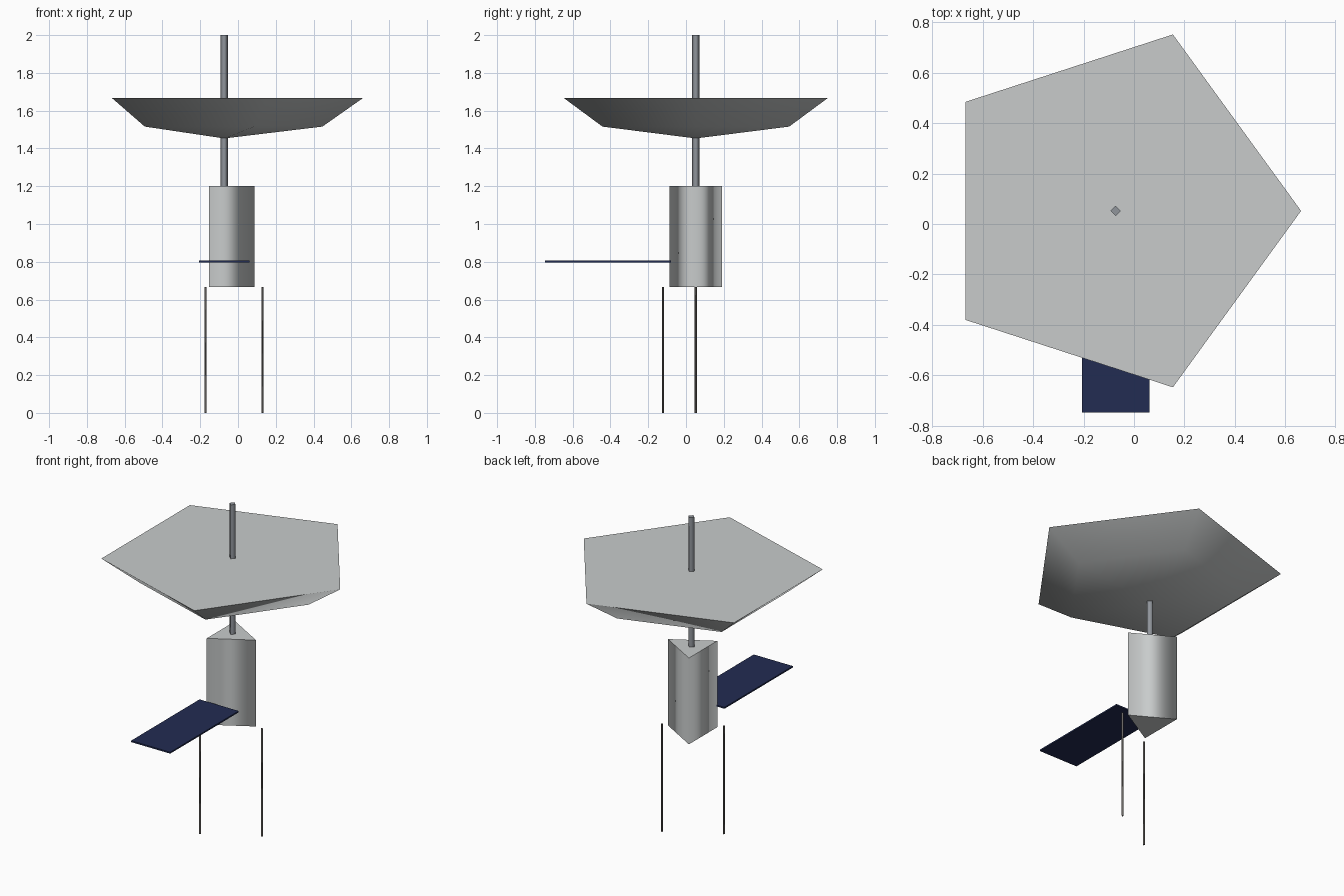
import bpy
import bmesh
import math

AX, AY = -0.073, 0.052  # central axis

cube = bpy.data.objects.get("Cube")
if cube:
    bpy.data.objects.remove(cube, do_unlink=True)


def material(name, rgb):
    m = bpy.data.materials.new(name)
    m.use_nodes = True
    m.diffuse_color = (*rgb, 1)
    m.node_tree.nodes["Principled BSDF"].inputs["Base Color"].default_value = (*rgb, 1)
    return m


SHELL = material("pale_grey", (0.58, 0.60, 0.60))
METAL = material("steel_grey", (0.28, 0.30, 0.33))
LEG = material("dark_grey", (0.15, 0.14, 0.13))
SOLAR = material("navy_blue", (0.016, 0.025, 0.085))


def finish(name, bm, mat, smooth=True):
    """Turn a bmesh into an object; sides smooth, caps stay flat."""
    bmesh.ops.recalc_face_normals(bm, faces=bm.faces)
    for f in bm.faces:
        f.smooth = smooth and f.normal.z < 0.99 and f.normal.z > -0.99
    for e in bm.edges:
        e.smooth = all(f.smooth for f in e.link_faces)
    me = bpy.data.meshes.new(name)
    bm.to_mesh(me)
    bm.free()
    me.materials.append(mat)
    ob = bpy.data.objects.new(name, me)
    bpy.context.scene.collection.objects.link(ob)
    return ob


def lathe(name, profile, sides, mat, x=AX, y=AY):
    """Stack of polygon rings (radius, z), first corner towards +x."""
    bm = bmesh.new()
    rings = []
    for r, z in profile:
        count = sides if r > 0 else 1
        rings.append([bm.verts.new((x + r * math.cos(math.tau * i / sides),
                                    y + r * math.sin(math.tau * i / sides), z))
                      for i in range(count)])
    for a, b in zip(rings, rings[1:]):
        for i in range(sides):
            j = (i + 1) % sides
            if len(a) == 1:
                bm.faces.new((a[0], b[j], b[i]))
            else:
                bm.faces.new((a[i], a[j], b[j], b[i]))
    for ring in (rings[0], rings[-1]):
        if len(ring) > 1:
            bm.faces.new(ring)
    return finish(name, bm, mat)


# Body, mast and legs
lathe("body", [(0.16, 0.667), (0.16, 1.2)], 3, SHELL)
lathe("mast", [(0.02, 1.2), (0.02, 2.0)], 4, METAL)
for side, angle in (("left", 0), ("right", 240)):
    a = math.radians(angle)
    lathe(side + "_leg", [(0.0067, 0), (0.0067, 0.667)], 3, LEG,
          AX + 0.2 * math.cos(a), AY + 0.2 * math.sin(a))

# Dish: half of a flattened five-sided ball, closed on top
R, DEPTH, RIM = 0.735, 0.214, 1.667
dish = [(R * math.sin(t), RIM - DEPTH * math.cos(t))
        for t in (0, math.pi / 4, math.pi / 2)]
lathe("dish", dish, 5, SHELL)

# Solar panel reaching forwards
bm = bmesh.new()
bmesh.ops.create_cube(bm, size=1)
bmesh.ops.scale(bm, vec=(0.267, 0.667, 0.009), verts=bm.verts)
bmesh.ops.translate(bm, vec=(AX, -0.414, 0.802), verts=bm.verts)
finish("solar_panel", bm, SOLAR, smooth=False)
